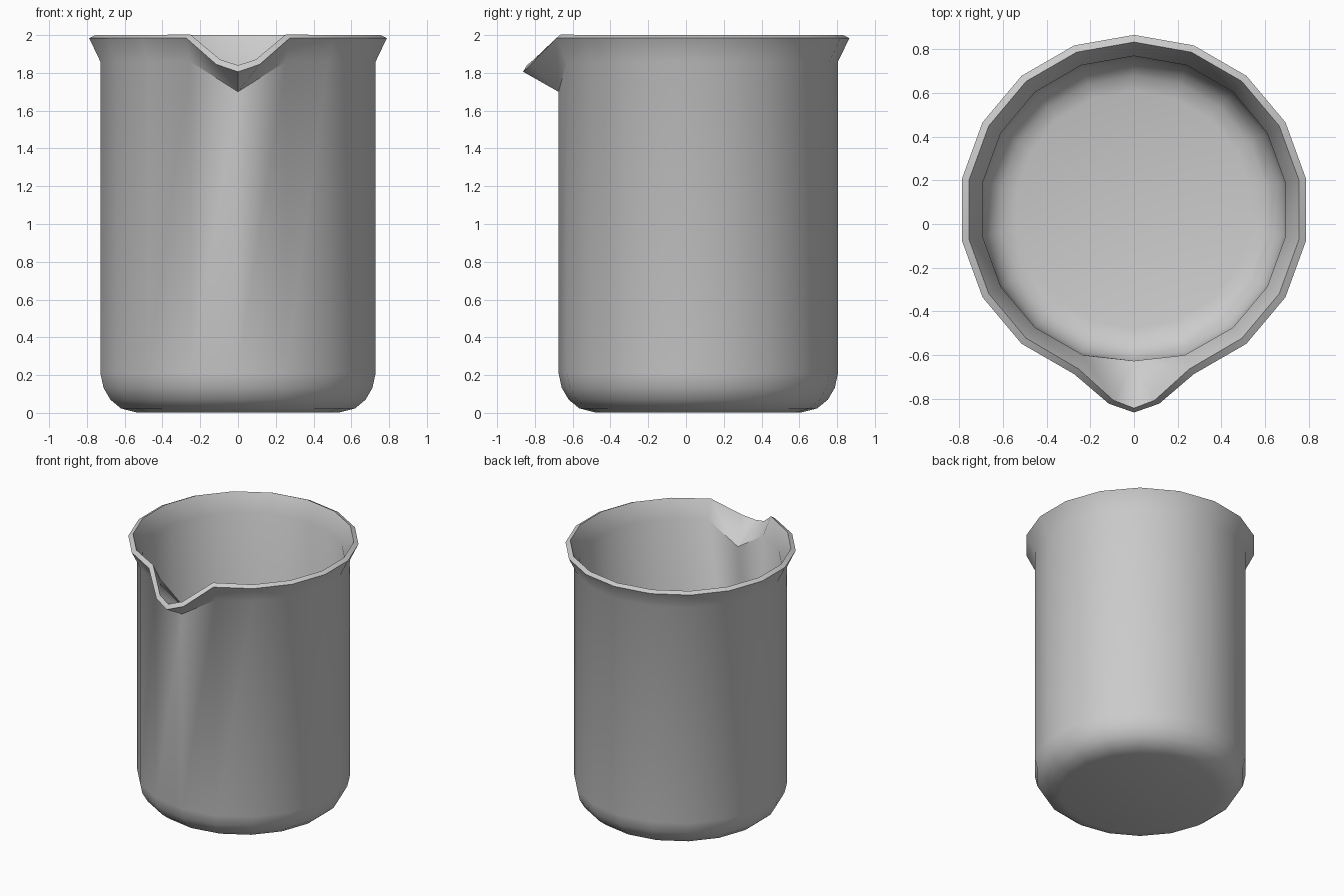
import bpy, bmesh, math

if "Cube" in bpy.data.objects:
    bpy.data.objects.remove(bpy.data.objects["Cube"])

SIDES = 18
CY = 0.065          # body axis sits behind the origin, the spout reaches forward
SPOUT = 9           # column index facing -y
# outer profile (radius, z) from base to flared lip
PROFILE = [(0.548, 0.003), (0.63, 0.024), (0.686, 0.07), (0.723, 0.133),
           (0.74, 0.212), (0.74, 1.86), (0.80, 1.984)]

bm = bmesh.new()
rings = []
for r, z in PROFILE:
    ring = []
    for j in range(SIDES):
        a = math.pi / 2 + 2 * math.pi * j / SIDES
        ring.append(bm.verts.new((r * math.cos(a), CY + r * math.sin(a), z)))
    rings.append(ring)

# pull the front of the lip out and down into a pouring spout
wall, lip = rings[-2], rings[-1]
wall[SPOUT].co.z = 1.70
lip[SPOUT].co = (0, -0.862, 1.806)
side = {s: bm.verts.new((s * 0.115, -0.822, 1.845)) for s in (-1, 1)}

# base and walls
bm.faces.new(rings[0][::-1])
for i in range(len(rings) - 1):
    lo, hi = rings[i], rings[i + 1]
    for j in range(SIDES):
        k = (j + 1) % SIDES
        if hi is lip and j == SPOUT - 1:
            bm.faces.new((lo[j], lo[k], side[-1], hi[j]))
            bm.faces.new((lo[k], hi[k], side[-1]))
        elif hi is lip and j == SPOUT:
            bm.faces.new((lo[j], lo[k], hi[k], side[1]))
            bm.faces.new((lo[j], side[1], hi[j]))
        else:
            bm.faces.new((lo[j], lo[k], hi[k], hi[j]))

mesh = bpy.data.meshes.new("beaker")
bm.to_mesh(mesh)
bm.free()
beaker = bpy.data.objects.new("beaker", mesh)
bpy.context.collection.objects.link(beaker)

# wall thickness, grown inward
solid = beaker.modifiers.new("thickness", 'SOLIDIFY')
solid.thickness = 0.036
solid.offset = -1
solid.use_even_offset = True

bpy.context.view_layer.objects.active = beaker
beaker.select_set(True)
bpy.ops.object.modifier_apply(modifier=solid.name)
bpy.ops.object.shade_smooth_by_angle(angle=math.radians(50))
